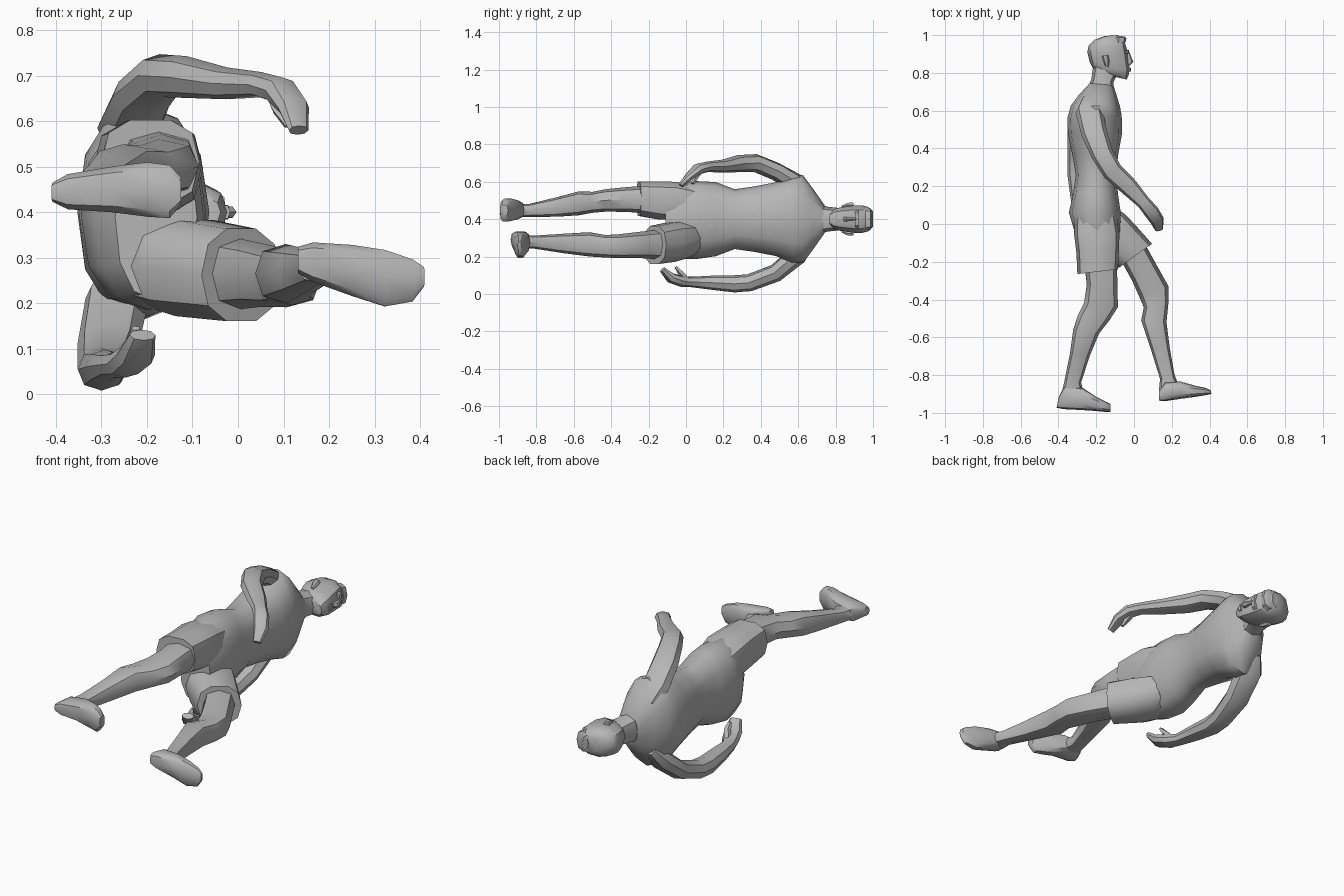
import bpy, bmesh, math
from mathutils import Vector

if "Cube" in bpy.data.objects:
    bpy.data.objects.remove(bpy.data.objects["Cube"], do_unlink=True)

grey = bpy.data.materials.new("plain grey")
grey.use_nodes = True
COLOUR = (0.47, 0.47, 0.47, 1)
grey.diffuse_color = COLOUR
grey.node_tree.nodes["Principled BSDF"].inputs["Base Color"].default_value = COLOUR


def skin(name, rings):
    """Join rings of points into a closed body."""
    bm = bmesh.new()
    rows = [[bm.verts.new(p) for p in ring] for ring in rings]
    n = len(rows[0])
    for a, b in zip(rows, rows[1:]):
        for i in range(n):
            j = (i + 1) % n
            bm.faces.new((a[i], a[j], b[j], b[i]))
    bm.faces.new(rows[0])
    bm.faces.new(rows[-1])
    bmesh.ops.recalc_face_normals(bm, faces=bm.faces)
    mesh = bpy.data.meshes.new(name)
    bm.to_mesh(mesh)
    bm.free()
    mesh.materials.append(grey)
    ob = bpy.data.objects.new(name, mesh)
    bpy.context.collection.objects.link(ob)
    bpy.ops.object.select_all(action='DESELECT')
    ob.select_set(True)
    bpy.context.view_layer.objects.active = ob
    bpy.ops.object.shade_smooth_by_angle(angle=math.radians(42))


def oval(centre, u, v, sides, power):
    """Slightly squared oval spanned by the half axes u and v."""
    pts = []
    for i in range(sides):
        a = 2 * math.pi * i / sides
        c, s = math.cos(a), math.sin(a)
        c = math.copysign(abs(c) ** power, c)
        s = math.copysign(abs(s) ** power, s)
        pts.append(centre + u * c + v * s)
    return pts


def loft(name, rows, sides=10, power=0.8):
    """Rows: front x, front y, back x, back y, middle z, half width in z."""
    rings = []
    for fx, fy, bx, by, z, h in rows:
        f, b = Vector((fx, fy, z)), Vector((bx, by, z))
        rings.append(oval((f + b) / 2, (f - b) / 2, Vector((0, 0, h)), sides, power))
    skin(name, rings)


def limb(name, rows, sides=8):
    """Rows: centre x, y, z, half width in the xy plane, half width across it."""
    pts = [Vector(r[:3]) for r in rows]
    rings = []
    for i, r in enumerate(rows):
        t = (pts[min(i + 1, len(pts) - 1)] - pts[max(i - 1, 0)]).normalized()
        u = t.cross(Vector((0, 0, 1))).normalized()
        rings.append(oval(pts[i], u * r[3], u.cross(t) * r[4], sides, 0.9))
    skin(name, rings)


# Trunk from hips to neck base
loft("torso", [
    (-.09, -.11, -.27, -.11, .39, .185),
    (-.075, -.04, -.315, -.04, .39, .205),
    (-.07, .06, -.345, .06, .395, .208),
    (-.085, .16, -.322, .16, .40, .198),
    (-.092, .26, -.308, .26, .40, .160),
    (-.085, .36, -.325, .36, .40, .174),
    (-.063, .48, -.35, .48, .40, .197),
    (-.065, .57, -.353, .56, .40, .232),
    (-.075, .625, -.335, .625, .40, .235),
    (-.09, .675, -.295, .68, .40, .165),
    (-.11, .735, -.235, .745, .40, .076)], 12, .88)

# Neck and head
loft("neck", [
    (-.10, .68, -.25, .70, .40, .085),
    (-.11, .75, -.225, .77, .40, .066),
    (-.09, .79, -.216, .84, .40, .06)], 8)
loft("head", [
    (-.038, .765, -.13, .785, .40, .032),
    (-.028, .79, -.18, .80, .40, .055),
    (-.022, .82, -.215, .82, .40, .064),
    (-.027, .855, -.235, .86, .40, .070),
    (-.032, .895, -.247, .91, .40, .076),
    (-.04, .935, -.24, .945, .40, .076),
    (-.055, .975, -.21, .975, .40, .068),
    (-.085, 1.0, -.155, .995, .40, .045)])

# Nose, lips, brow, hair tuft and ears
loft("nose", [
    (-.024, .91, -.045, .91, .40, .007),
    (-.003, .858, -.045, .853, .40, .014),
    (-.02, .842, -.045, .842, .40, .012)], 6)
loft("lips", [
    (-.017, .826, -.04, .826, .40, .018),
    (-.017, .808, -.04, .808, .40, .016)], 6)
loft("brow", [
    (-.028, .922, -.06, .922, .40, .045),
    (-.026, .903, -.06, .903, .40, .043)], 8)
loft("hair_tuft", [
    (-.045, .96, -.12, .96, .40, .06),
    (-.04, .985, -.12, .99, .40, .055),
    (-.05, .993, -.12, 1.0, .40, .035)], 8)
for side, s in (("right", 1), ("left", -1)):
    loft(side + "_ear", [
        (-.135, .832, -.152, .836, .40 + .066 * s, .008),
        (-.130, .865, -.165, .868, .40 + .076 * s, .013),
        (-.137, .895, -.170, .89, .40 + .077 * s, .012)], 6)

# Shorts legs, rising out of sight into the hips
loft("right_shorts_leg", [
    (-.10, .07, -.31, .07, .485, .085),
    (-.077, -.05, -.318, -.05, .497, .106),
    (-.08, -.14, -.305, -.15, .50, .106),
    (-.085, -.24, -.30, -.265, .51, .096)], 10, .75)
loft("left_shorts_leg", [
    (-.09, .08, -.30, .03, .30, .085),
    (-.045, .05, -.285, -.05, .29, .10),
    (.02, -.02, -.21, -.14, .277, .11),
    (.095, -.105, -.08, -.232, .262, .106)], 10, .85)

# Bare legs
loft("right_leg", [
    (-.09, -.20, -.265, -.20, .505, .075),
    (-.088, -.32, -.25, -.32, .505, .066),
    (-.085, -.44, -.265, -.42, .50, .060),
    (-.13, -.51, -.30, -.49, .49, .056),
    (-.185, -.58, -.322, -.56, .485, .064),
    (-.235, -.70, -.338, -.68, .465, .052),
    (-.28, -.84, -.368, -.83, .447, .035),
    (-.265, -.90, -.385, -.90, .445, .036)], 8)
loft("left_leg", [
    (.05, -.09, -.07, -.19, .265, .08),
    (.11, -.20, -.01, -.30, .262, .07),
    (.183, -.33, .03, -.39, .255, .064),
    (.182, -.42, .052, -.44, .255, .06),
    (.172, -.52, .038, -.51, .265, .065),
    (.19, -.66, .085, -.65, .27, .052),
    (.215, -.80, .138, -.82, .277, .035),
    (.235, -.85, .132, -.88, .28, .036)], 8)

# Feet, from heel to toe: upper edge, then sole
loft("right_foot", [
    (-.40, -.92, -.41, -.972, .444, .022),
    (-.37, -.86, -.375, -.98, .445, .040),
    (-.275, -.865, -.275, -.985, .45, .052),
    (-.20, -.915, -.20, -.99, .45, .062),
    (-.15, -.94, -.15, -.995, .445, .060),
    (-.125, -.952, -.125, -.995, .447, .030)], 10, .65)
loft("left_foot", [
    (.132, -.885, .132, -.935, .295, .03),
    (.165, -.835, .165, -.938, .29, .045),
    (.25, -.835, .25, -.925, .272, .058),
    (.32, -.855, .325, -.915, .255, .064),
    (.38, -.868, .385, -.905, .25, .048),
    (.405, -.88, .41, -.90, .258, .022)], 10, .65)

# Arms from inside the shoulder, with the hands as the last rings
limb("right_arm", [
    (-.235, .655, .52, .045, .035),
    (-.238, .60, .585, .072, .052),
    (-.21, .48, .655, .068, .048),
    (-.168, .37, .70, .058, .048),
    (-.115, .28, .697, .054, .046),
    (-.025, .195, .683, .048, .035),
    (.05, .115, .68, .036, .028),
    (.092, .065, .668, .04, .03),
    (.122, .02, .63, .037, .022),
    (.133, -.028, .58, .022, .014)])
limb("left_arm", [
    (-.245, .655, .28, .045, .035),
    (-.265, .60, .21, .072, .052),
    (-.285, .48, .112, .068, .048),
    (-.297, .34, .06, .056, .046),
    (-.30, .26, .054, .052, .046),
    (-.29, .14, .06, .046, .038),
    (-.275, .03, .064, .036, .028),
    (-.25, -.02, .066, .043, .03),
    (-.225, -.08, .085, .045, .028),
    (-.21, -.125, .13, .03, .016)])

# Thumbs
limb("right_thumb", [
    (.075, .08, .66, .018, .016),
    (.09, .05, .625, .018, .014),
    (.11, .035, .59, .010, .008)], 5)
limb("left_thumb", [
    (-.245, 0, .08, .018, .016),
    (-.225, -.03, .115, .018, .014),
    (-.225, -.055, .145, .010, .008)], 5)
